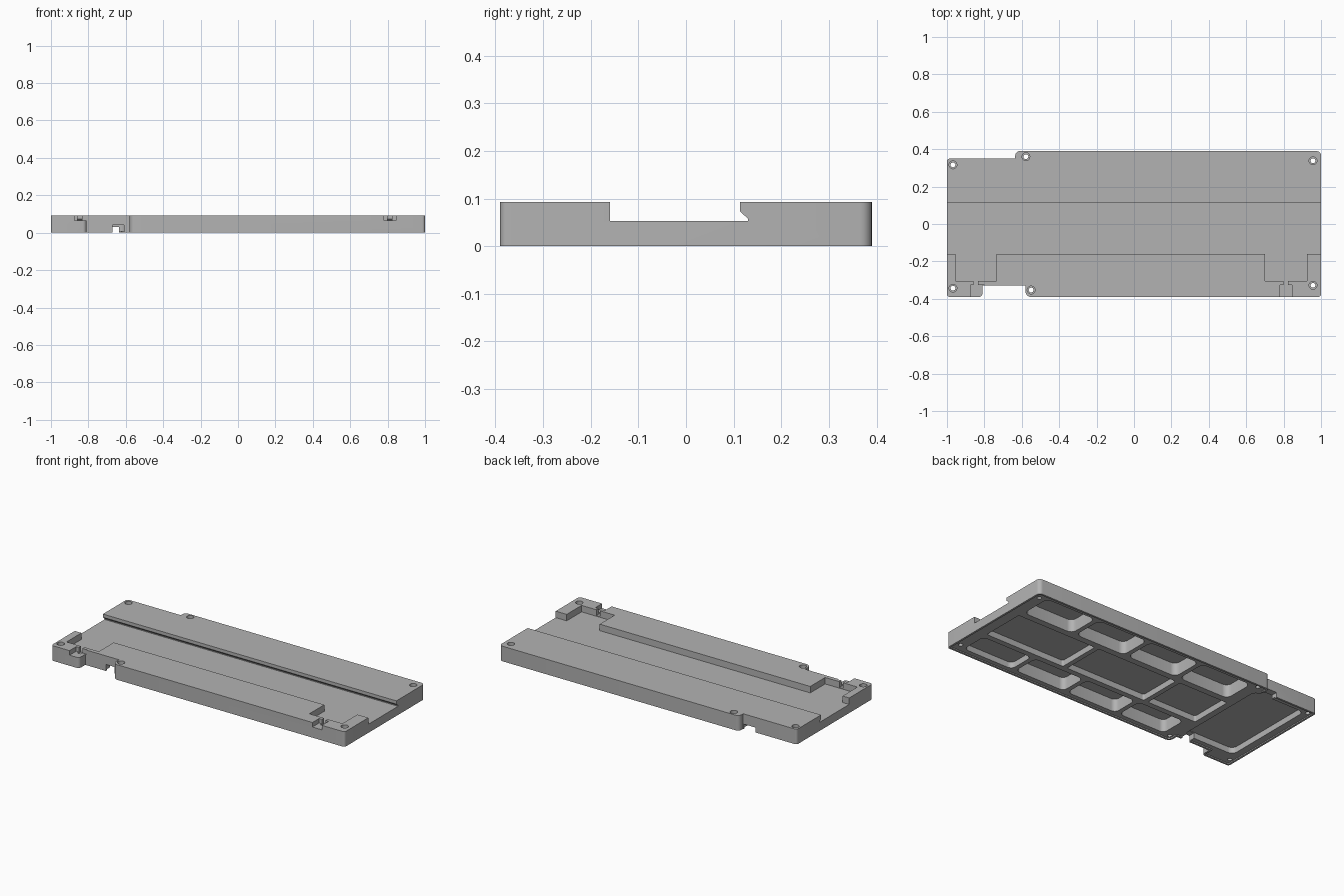
import bpy, bmesh, math
from mathutils import Vector

if "Cube" in bpy.data.objects:
    bpy.data.objects.remove(bpy.data.objects["Cube"], do_unlink=True)

TOP = 0.093       # overall height
FLOOR = 0.053     # channel floor
SHALLOW = 0.043   # underside cells below the channel
DEEP = 0.083      # underside cells below the raised rails

grey = bpy.data.materials.new("mid_grey")
grey.use_nodes = True
grey.diffuse_color = (0.45, 0.45, 0.45, 1)
grey.node_tree.nodes["Principled BSDF"].inputs["Base Color"].default_value = grey.diffuse_color


def prism(name, pts, lo, hi, along_x=False):
    """Extrude a closed profile along z, or a (y, z) profile along x."""
    bm = bmesh.new()
    rings = []
    for h in (lo, hi):
        rings.append([bm.verts.new((h, a, b) if along_x else (a, b, h)) for a, b in pts])
    bm.faces.new(rings[0])
    bm.faces.new(rings[1])
    n = len(pts)
    for i in range(n):
        j = (i + 1) % n
        bm.faces.new((rings[0][i], rings[0][j], rings[1][j], rings[1][i]))
    bmesh.ops.recalc_face_normals(bm, faces=bm.faces)
    mesh = bpy.data.meshes.new(name)
    bm.to_mesh(mesh)
    bm.free()
    mesh.materials.append(grey)
    obj = bpy.data.objects.new(name, mesh)
    bpy.context.collection.objects.link(obj)
    return obj


def rounded(corners, radii, inset=0.0, steps=6):
    """Counter-clockwise outline with rounded corners, optionally inset."""
    out = []
    n = len(corners)
    for i, r in enumerate(radii):
        c = Vector(corners[i])
        d_in = (c - Vector(corners[i - 1])).normalized()
        d_out = (Vector(corners[(i + 1) % n]) - c).normalized()
        c += inset * Vector((-d_in.y - d_out.y, d_in.x + d_out.x))
        r = max(r - inset, 0)
        if r < 0.002:
            out.append(tuple(c))
            continue
        centre = c - r * d_in + r * d_out
        for k in range(steps + 1):
            a = math.pi / 2 * k / steps
            out.append(tuple(centre + r * (d_in * math.sin(a) - d_out * math.cos(a))))
    return out


def rect(x0, x1, y0, y1, r=0.0):
    return rounded([(x0, y0), (x1, y0), (x1, y1), (x0, y1)], [r] * 4)


def circle(x, y, r, n=24):
    return [(x + r * math.cos(math.tau * k / n), y + r * math.sin(math.tau * k / n)) for k in range(n)]


def cut(pts, lo, hi, along_x=False):
    cutter = prism("cutter", pts, lo, hi, along_x)
    mod = body.modifiers.new("cut", 'BOOLEAN')
    mod.operation = 'DIFFERENCE'
    mod.solver = 'EXACT'
    mod.object = cutter
    bpy.context.view_layer.objects.active = body
    bpy.ops.object.modifier_apply(modifier=mod.name)
    bpy.data.objects.remove(cutter, do_unlink=True)


# Tray body with a front notch and a stepped back edge
corners = [(-1, -.39), (-.81, -.39), (-.81, -.33), (-.58, -.33), (-.58, -.39),
           (1, -.39), (1, .39), (-.635, .39), (-.635, .35), (-1, .35)]
radii = [.015, .02, 0, 0, .03, .015, .025, .025, 0, .015]
body = prism("tray_body", rounded(corners, radii), 0, TOP)

# Long channel with an undercut back wall
cut([(-.16, .12), (-.16, FLOOR), (.13, FLOOR), (.13, .058), (.113, .073), (.113, .12)],
    -1.1, 1.1, True)

# Front pockets opening off the channel
for x0, x1 in ((-.955, -.735), (.70, .925)):
    cut(rect(x0, x1, -.305, -.14), FLOOR, .12)

# Clip slots in the front edge, each with a narrow neck into its pocket
for x0, x1, neck in ((-.875, -.80, -.845), (.78, .845, .812)):
    cut(rect(x0, x1, -.42, -.325), .065, .12)
    cut(rect(neck - .012, neck + .012, -.34, -.29), FLOOR + .004, .12)

# Shallow lip for a cover plate on the underside
cut(rounded(corners, radii, inset=.012), -.05, .007)

# Underside cells: large end cell, three middle cells, front and back rows
cut(rect(-.945, -.60, -.29, .31, .035), -.05, SHALLOW)
for x0, x1 in ((.38, .92), (-.195, .35), (-.56, -.225)):
    cut(rect(x0, x1, -.15, .12, .012), -.05, SHALLOW)
for i in range(4):
    x1 = .915 - .368 * i
    x0 = x1 - .34
    cut(rect(x0, x1, .16, .355, .035), -.05, DEEP)
    cut(rect(max(x0, -.505), x1, -.35, -.185, .03), -.05, DEEP if i else SHALLOW)

# Cable openings into the end cell
cut(rect(-.67, -.61, -.36, -.26), -.05, .04)
cut(rect(-.72, -.637, .28, .38), -.05, .03)

# Counterbored screw holes
for x, y in ((-.968, .316), (-.578, .36), (.957, .338), (.957, -.328), (-.55, -.353), (-.968, -.343)):
    cut(circle(x, y, .013), -.05, .12)
    cut(circle(x, y, .021), TOP - .02, .12)

# Smooth the rounded corners, keep edges sharp
bpy.ops.object.select_all(action='DESELECT')
body.select_set(True)
bpy.context.view_layer.objects.active = body
bpy.ops.object.shade_smooth_by_angle(angle=math.radians(30))
